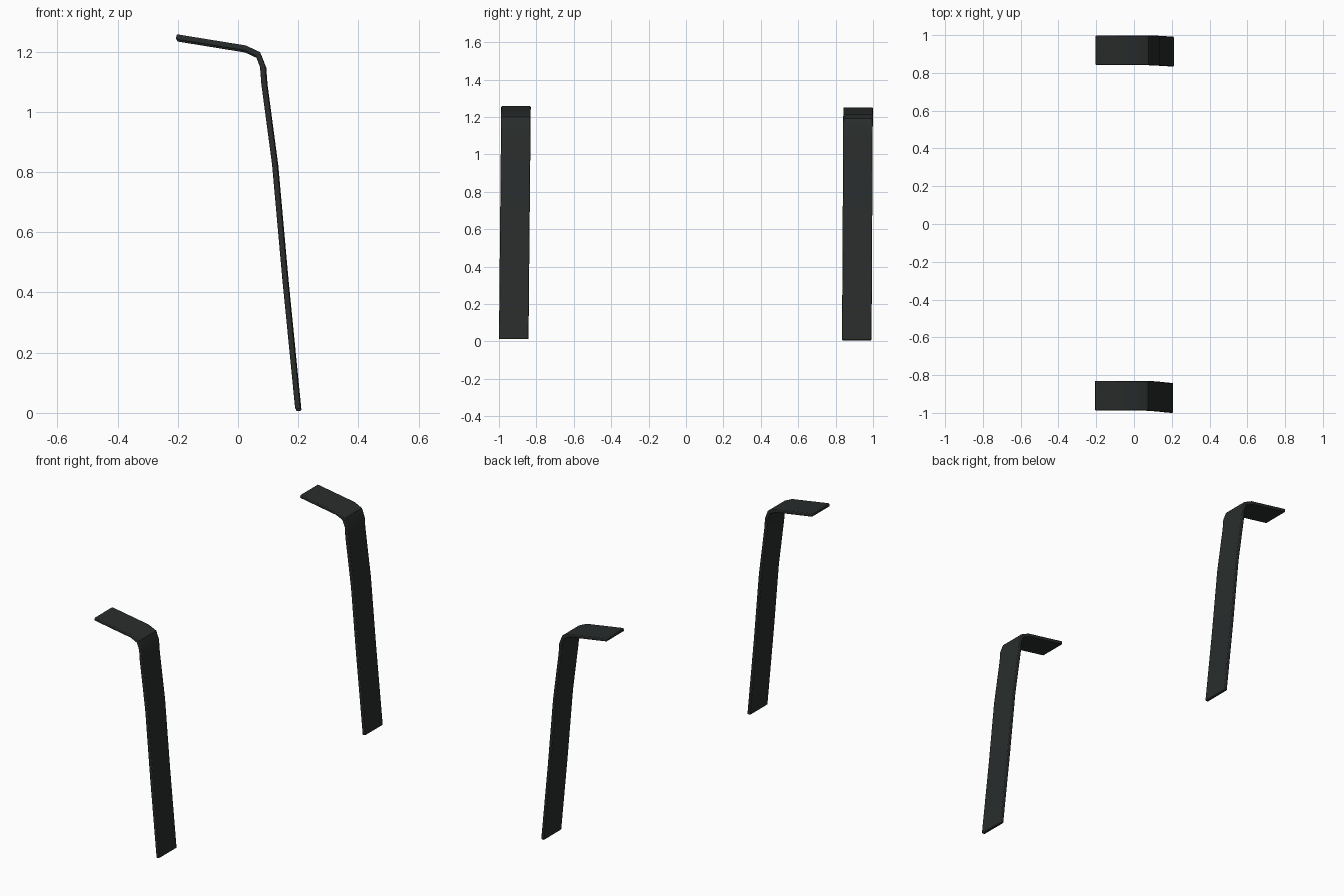
import bpy, bmesh, math
from mathutils import Vector

if "Cube" in bpy.data.objects:
    bpy.data.objects.remove(bpy.data.objects["Cube"])

# Centreline of the bent strap in x, z, from the hooked top down to the tip
PATH = [(-0.203, 1.243), (-0.08, 1.223), (0.025, 1.206), (0.068, 1.186),
        (0.084, 1.145), (0.088, 1.09), (0.124, 0.82), (0.158, 0.44), (0.201, 0.006)]
HALF_W, HALF_T = 0.079, 0.009

mat = bpy.data.materials.new("dark_plastic")
mat.diffuse_color = (0.022, 0.026, 0.025, 1)
mat.use_nodes = True
mat.node_tree.nodes["Principled BSDF"].inputs["Base Color"].default_value = mat.diffuse_color


def make_strap(name, y_top, y_bottom, dx, dz):
    pts = [Vector(p) for p in PATH]
    bm = bmesh.new()
    rings = []
    for i, p in enumerate(pts):
        # Mitred normal keeps the thickness constant round the bend
        a = (p - pts[i - 1]).normalized() if i > 0 else None
        b = (pts[i + 1] - p).normalized() if i < len(pts) - 1 else None
        a, b = a or b, b or a
        t = (a + b).normalized()
        n = Vector((-t.y, t.x)) * HALF_T / t.dot(a)
        f = p.y / 1.245
        yc = y_bottom + (y_top - y_bottom) * f
        rings.append([bm.verts.new((p.x + s * n.x + dx, yc + w * HALF_W, p.y + s * n.y + dz))
                      for s, w in ((1, -1), (1, 1), (-1, 1), (-1, -1))])
    for r, q in zip(rings, rings[1:]):
        for k in range(4):
            bm.faces.new((r[k], r[(k + 1) % 4], q[(k + 1) % 4], q[k]))
    bm.faces.new(rings[0])
    bm.faces.new(rings[-1][::-1])
    bmesh.ops.recalc_face_normals(bm, faces=bm.faces)
    mesh = bpy.data.meshes.new(name)
    bm.to_mesh(mesh)
    bm.free()
    mesh.materials.append(mat)
    ob = bpy.data.objects.new(name, mesh)
    bpy.context.collection.objects.link(ob)
    # Slightly rounded rim
    bev = ob.modifiers.new("rim", 'BEVEL')
    bev.width, bev.segments = 0.004, 2
    bev.limit_method, bev.angle_limit = 'ANGLE', math.radians(60)
    bpy.ops.object.select_all(action='DESELECT')
    ob.select_set(True)
    bpy.context.view_layer.objects.active = ob
    bpy.ops.object.shade_smooth_by_angle(angle=math.radians(30))


# Front and rear straps, each leaning very slightly
make_strap("front_strap", -0.909, -0.921, -0.002, 0.006)
make_strap("rear_strap", 0.920, 0.913, 0.001, 0.0)
